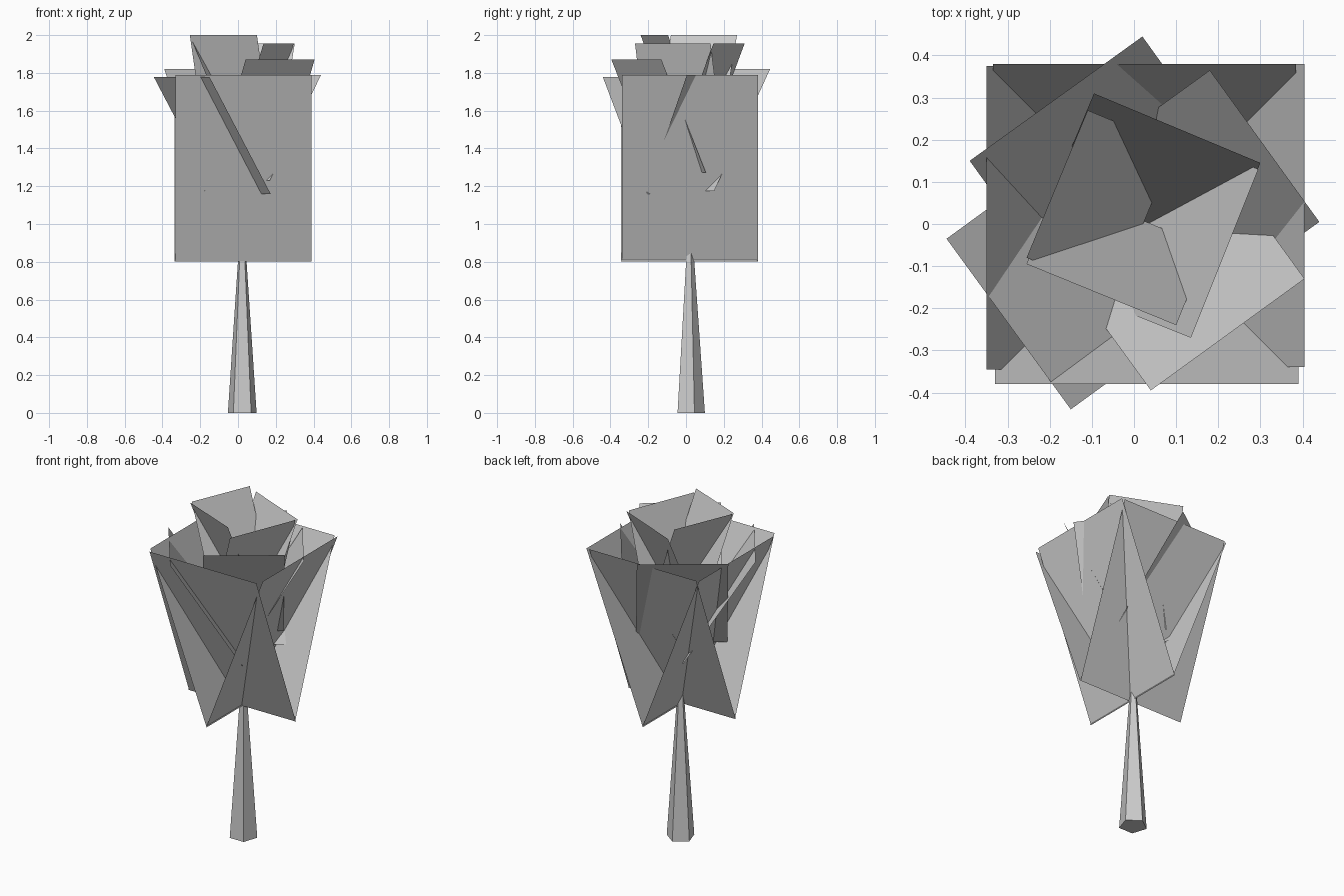
import bpy
from mathutils import Vector

if "Cube" in bpy.data.objects:
    bpy.data.objects.remove(bpy.data.objects["Cube"])

CENTRE = Vector((0.027, 0.005))
ASPECT = 1.47  # leaf card length / width


def add_object(name, verts, faces):
    mesh = bpy.data.meshes.new(name)
    mesh.from_pydata(verts, [], faces)
    mesh.update()
    ob = bpy.data.objects.new(name, mesh)
    bpy.context.collection.objects.link(ob)
    return ob


def leaf_tier(name, cards):
    """Each card: top edge ends, top height, inward lean to its foot."""
    verts, faces = [], []
    for a, b, z, run in cards:
        a, b = Vector(a), Vector(b)
        edge = b - a
        inward = Vector((-edge.y, edge.x)).normalized()
        if inward.dot(CENTRE - (a + b) / 2) < 0:
            inward = -inward
        foot = z - ((ASPECT * edge.length) ** 2 - run ** 2) ** 0.5
        n = len(verts)
        for p, h in ((a, z), (b, z), (b + inward * run, foot), (a + inward * run, foot)):
            verts.append((p.x, p.y, h))
        faces.append((n, n + 1, n + 2, n + 3))
    return add_object(name, verts, faces)


# Five-sided tapered trunk
bpy.ops.mesh.primitive_cone_add(vertices=5, radius1=0.08, radius2=0.017,
                                depth=0.9, location=(0.0225, 0.02, 0.45))
bpy.context.object.name = "trunk"

# Large lower leaf cards, crossing at the trunk
leaf_tier("lower_leaves", [
    ((-0.33, -0.38), (0.39, -0.38), 1.79, 0.38),
    ((0.405, -0.34), (0.405, 0.38), 1.79, 0.38),
    ((0.385, 0.38), (-0.335, 0.38), 1.79, 0.38),
    ((-0.35, 0.375), (-0.35, -0.345), 1.79, 0.38),
])

# Middle leaf cards, turned about 36 degrees
leaf_tier("middle_leaves", [
    ((-0.39, 0.15), (0.02, 0.445), 1.82, 0.365),
    ((0.44, 0.005), (0.18, 0.365), 1.79, 0.335),
    ((0.405, -0.13), (0.04, -0.395), 1.87, 0.29),
    ((-0.445, -0.035), (-0.15, -0.44), 1.777, 0.40),
])

# Small top leaf cards, turned about -22 degrees
leaf_tier("top_leaves", [
    ((-0.255, -0.095), (0.10, -0.24), 2.0, 0.20),
    ((0.135, -0.27), (0.295, 0.13), 1.955, 0.20),
    ((0.30, 0.145), (-0.095, 0.31), 1.955, 0.235),
    ((-0.11, 0.27), (-0.255, -0.08), 2.0, 0.225),
])
